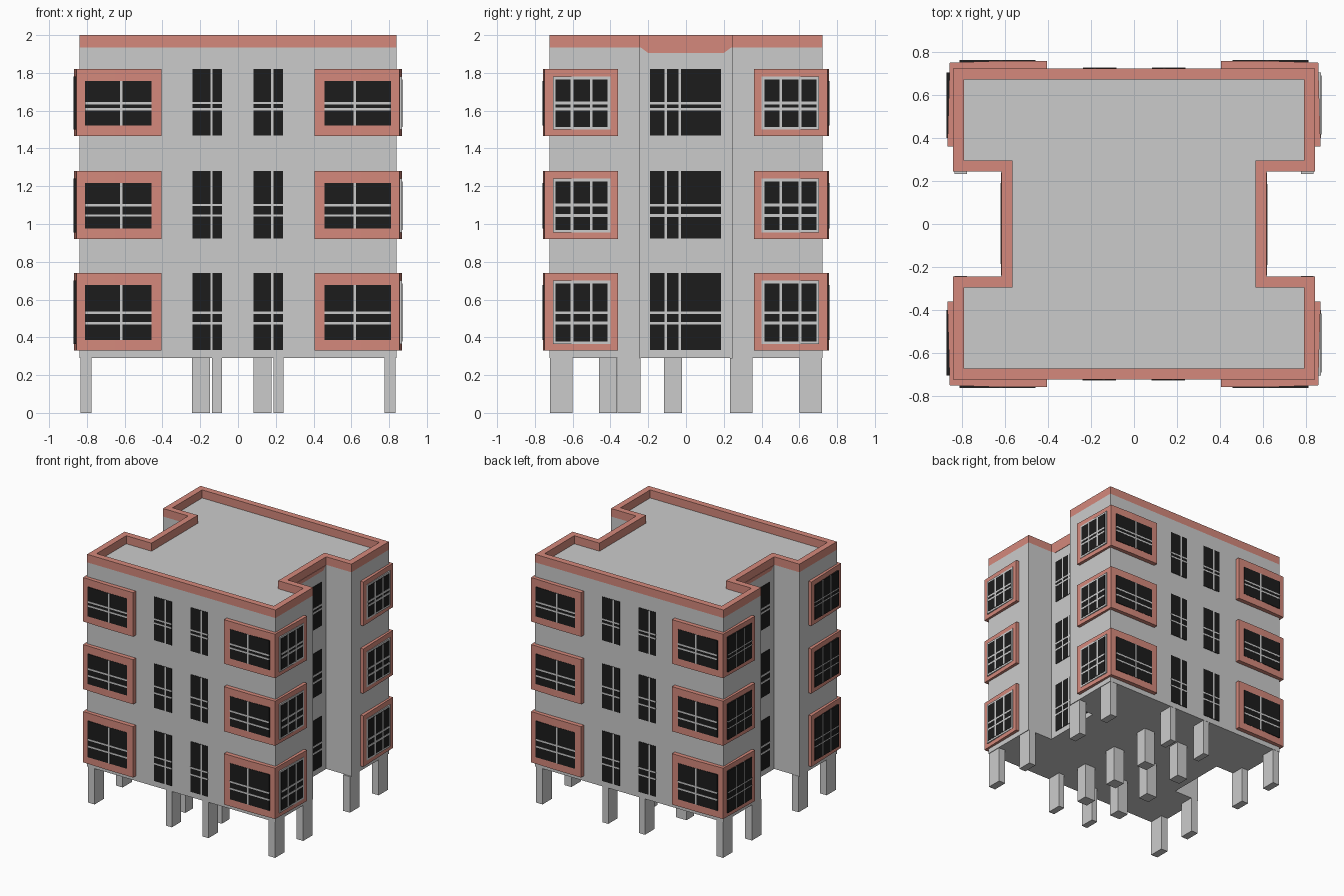
import bpy, bmesh
from math import radians
from mathutils import Matrix, Vector

cube = bpy.data.objects.get("Cube")
if cube:
    bpy.data.objects.remove(cube, do_unlink=True)


def material(name, rgb):
    m = bpy.data.materials.new(name)
    m.use_nodes = True
    m.diffuse_color = (*rgb, 1)
    m.node_tree.nodes["Principled BSDF"].inputs["Base Color"].default_value = (*rgb, 1)
    return m


brick = material("brick_red", (0.66, 0.25, 0.2))
dark = material("dark_glass", (0.012, 0.012, 0.012))


def extrude(bm, pts, vec):
    """Add a solid: a flat outline swept along vec."""
    vec = Vector(vec)
    lo = [bm.verts.new(p) for p in pts]
    hi = [bm.verts.new(Vector(p) + vec) for p in pts]
    bm.faces.new(lo)
    bm.faces.new(hi)
    for i in range(len(lo)):
        j = (i + 1) % len(lo)
        bm.faces.new((lo[i], lo[j], hi[j], hi[i]))


def box(bm, x, y, z, mat=Matrix()):
    """Add a box from three (low, high) ranges."""
    pts = [mat @ Vector(p) for p in ((x[0], y[0], z[0]), (x[1], y[0], z[0]),
                                     (x[1], y[1], z[0]), (x[0], y[1], z[0]))]
    extrude(bm, pts, (0, 0, z[1] - z[0]))


def finish(bm, name, mat=None):
    bmesh.ops.recalc_face_normals(bm, faces=bm.faces)
    me = bpy.data.meshes.new(name)
    bm.to_mesh(me)
    bm.free()
    if mat:
        me.materials.append(mat)
    ob = bpy.data.objects.new(name, me)
    bpy.context.collection.objects.link(ob)
    return ob


# Plan outline with a recess in each side, inset by o
W, D, RECESS, NOTCH = 0.84, 0.722, 0.615, 0.245
BASE, ROOF, TOP = 0.29, 1.935, 2.0


def outline(o, z):
    a, b, c, d = W - o, D - o, RECESS - o, NOTCH + o
    half = [(a, -b), (a, -d), (c, -d), (c, d), (a, d), (a, b)]
    return [(x, y, z) for x, y in half + [(-x, -y) for x, y in half]]


bm = bmesh.new()
extrude(bm, outline(0, BASE), (0, 0, ROOF - BASE))
finish(bm, "building_body")

# Parapet ring around the roof
bm = bmesh.new()
rings = [[bm.verts.new(p) for p in outline(o, z)]
         for o, z in ((0, ROOF), (0, TOP), (0.05, TOP), (0.05, ROOF))]
for r, s in zip(rings, rings[1:] + rings[:1]):
    for i in range(len(r)):
        j = (i + 1) % len(r)
        bm.faces.new((r[i], r[j], s[j], s[i]))
finish(bm, "parapet", brick)

# Deeper parapet band over each side recess
bm = bmesh.new()
for s in (1, -1):
    profile = [(-0.24, ROOF), (-0.2, 1.905), (0.2, 1.905), (0.24, ROOF)]
    extrude(bm, [(s * 0.6, y, z) for y, z in profile], (s * 0.018, 0, 0))
finish(bm, "recess_band", brick)

# Columns: outer rows, front and back pairs, inner grid
bm = bmesh.new()
height = (0, BASE)


def column(x, y, w, d):
    box(bm, (x - w / 2, x + w / 2), (y - d / 2, y + d / 2), height)


for y in (-0.66, -0.302, 0.293, 0.66):
    for x in (-0.805, 0.805):
        column(x, y, 0.06, 0.12)
for y in (-0.66, 0.66):
    for x in (-0.112, 0.215):
        column(x, y, 0.052, 0.12)
for y in (-0.412, -0.07, 0.293):
    for x in (-0.195, 0.13):
        column(x, y, 0.095, 0.095)
finish(bm, "columns")

# Floors: (frame bottom, frame top, lower rail, upper rail)
FLOORS = {"lower": (0.33, 0.74, 0.475, 0.53),
          "middle": (0.92, 1.28, 1.045, 1.1),
          "upper": (1.465, 1.82, 1.608, 1.64)}


def window(glass, bars, mat, wall, x, z, posts, rails, t):
    """Pane with bars, on a wall facing -y before mat turns it."""
    box(glass, x, (-wall - 0.003, -wall + 0.02), z, mat)
    depth = (-wall - 0.005, -wall + 0.01)
    for p in posts:
        box(bars, (p - t / 2, p + t / 2), depth, z, mat)
    for r in rails:
        box(bars, x, depth, (r - t / 2, r + t / 2), mat)


for floor, (z0, z1, *rails) in FLOORS.items():
    frames, glass, bars = bmesh.new(), bmesh.new(), bmesh.new()

    # Frames wrapping the four corners
    plan = [(0.405, 0.71), (0.405, 0.757), (0.65, 0.757), (0.856, 0.75),
            (0.867, 0.36), (0.83, 0.36), (0.83, 0.71)]
    for sx in (1, -1):
        for sy in (1, -1):
            extrude(frames, [(sx * x, sy * y, z0) for x, y in plan], (0, 0, z1 - z0))

    for turn in (0, 180):
        # Front and back: wide corner windows and tall middle pairs
        mat = Matrix.Rotation(radians(turn), 4, "Z")
        for s in (1, -1):
            x = tuple(sorted((s * 0.458, s * 0.81)))
            window(glass, bars, mat, 0.756, x, (z0 + 0.057, z1 - 0.062),
                   [s * 0.618], rails, 0.013)
        for x in (-0.24, 0.082):
            window(glass, bars, mat, D, (x, x + 0.156), (z0 + 0.004, z1),
                   [x + 0.1], rails, 0.012)

        # Sides: recess windows and corner windows
        mat = Matrix.Rotation(radians(turn + 90), 4, "Z")
        window(glass, bars, mat, RECESS, (-0.19, 0.185), (z0 + 0.004, z1),
               [-0.108, -0.033], rails, 0.014)
        for s in (1, -1):
            lo, hi = sorted((s * 0.4, s * 0.705))
            zr = (z0 + 0.034, z1 - 0.04)
            m, t = 0.0, 0.007
            if turn == 0:
                # Pale casing on the right-hand side only
                box(bars, (lo, hi), (-0.868, -0.84), zr, mat)
                m, t = 0.015, 0.015
            posts = [lo + (hi - lo) * k / 3 for k in (1, 2)]
            window(glass, bars, mat, 0.867, (lo + m, hi - m),
                   (zr[0] + m, zr[1] - m), posts, rails, t)

    finish(frames, floor + "_window_frames", brick)
    finish(glass, floor + "_window_glass", dark)
    finish(bars, floor + "_window_bars")
